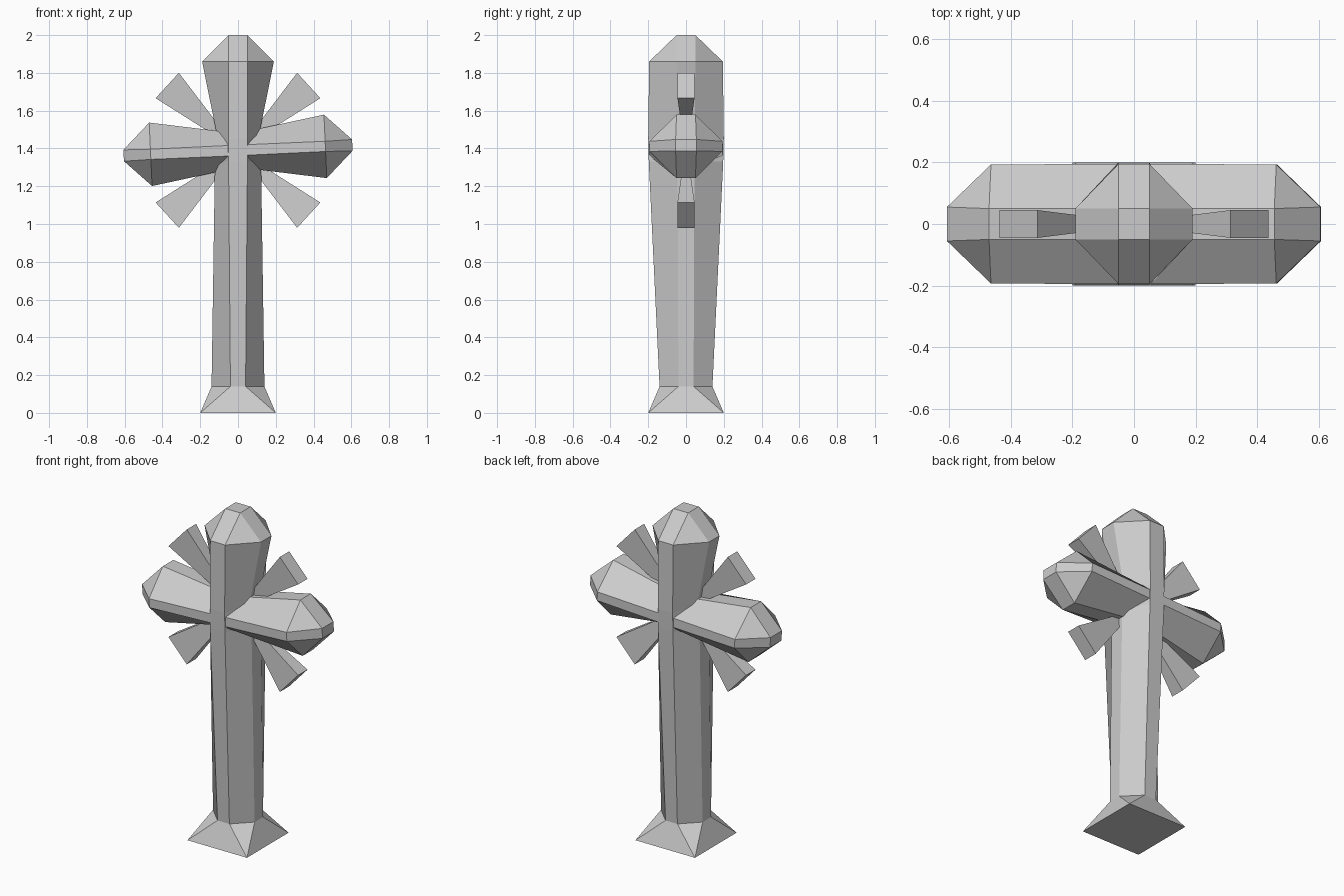
import bpy, bmesh
from math import radians

if "Cube" in bpy.data.objects:
    bpy.data.objects.remove(bpy.data.objects["Cube"])

CENTRE = 1.39  # height where the arms cross


def loft(name, rings, z=0, tilt=0):
    """Loft chamfered rectangles: (height, half x, half y, flat x, flat y)."""
    bm = bmesh.new()
    loops = []
    for h, a, b, fa, fb in rings:
        pts = [(a, -fb), (a, fb), (fa, b), (-fa, b),
               (-a, fb), (-a, -fb), (-fa, -b), (fa, -b)]
        loops.append([bm.verts.new((x, y, h)) for x, y in pts])
    for lo, hi in zip(loops, loops[1:]):
        for i in range(8):
            j = (i + 1) % 8
            bm.faces.new((lo[i], lo[j], hi[j], hi[i]))
    bm.faces.new(loops[0][::-1])
    bm.faces.new(loops[-1])
    # square rings collapse to four corners
    bmesh.ops.remove_doubles(bm, verts=bm.verts, dist=1e-5)
    bmesh.ops.recalc_face_normals(bm, faces=bm.faces)
    me = bpy.data.meshes.new(name)
    bm.to_mesh(me)
    bm.free()
    ob = bpy.data.objects.new(name, me)
    bpy.context.collection.objects.link(ob)
    ob.location.z = z
    ob.rotation_euler.y = radians(tilt)
    return ob


# upright with flared square foot and faceted top
loft("upright", [
    (0.00, 0.20, 0.20, 0.20, 0.20),
    (0.14, 0.14, 0.14, 0.04, 0.04),
    (1.33, 0.122, 0.197, 0.05, 0.045),
    (1.45, 0.107, 0.20, 0.05, 0.045),
    (1.86, 0.19, 0.195, 0.05, 0.05),
    (2.00, 0.05, 0.05, 0.05, 0.05)])

# slightly tilted crossbar, flaring to faceted ends
half = [(0.0, 0.09, 0.195, 0.028, 0.05),
        (0.463, 0.168, 0.193, 0.027, 0.05),
        (0.606, 0.03, 0.055, 0.03, 0.055)]
loft("crossbar", [(-r[0], *r[1:]) for r in half[:0:-1]] + half, CENTRE, 87.4)

# four diagonal rays widening outward from the crossing
for i, angle in enumerate((47.5, 132.5, -47.5, -132.5)):
    loft(f"ray_{i + 1}", [(d, w, t, w, t) for d, w, t in
                          ((0.08, 0.014, 0.012), (0.508, 0.091, 0.045))],
         CENTRE, angle)
